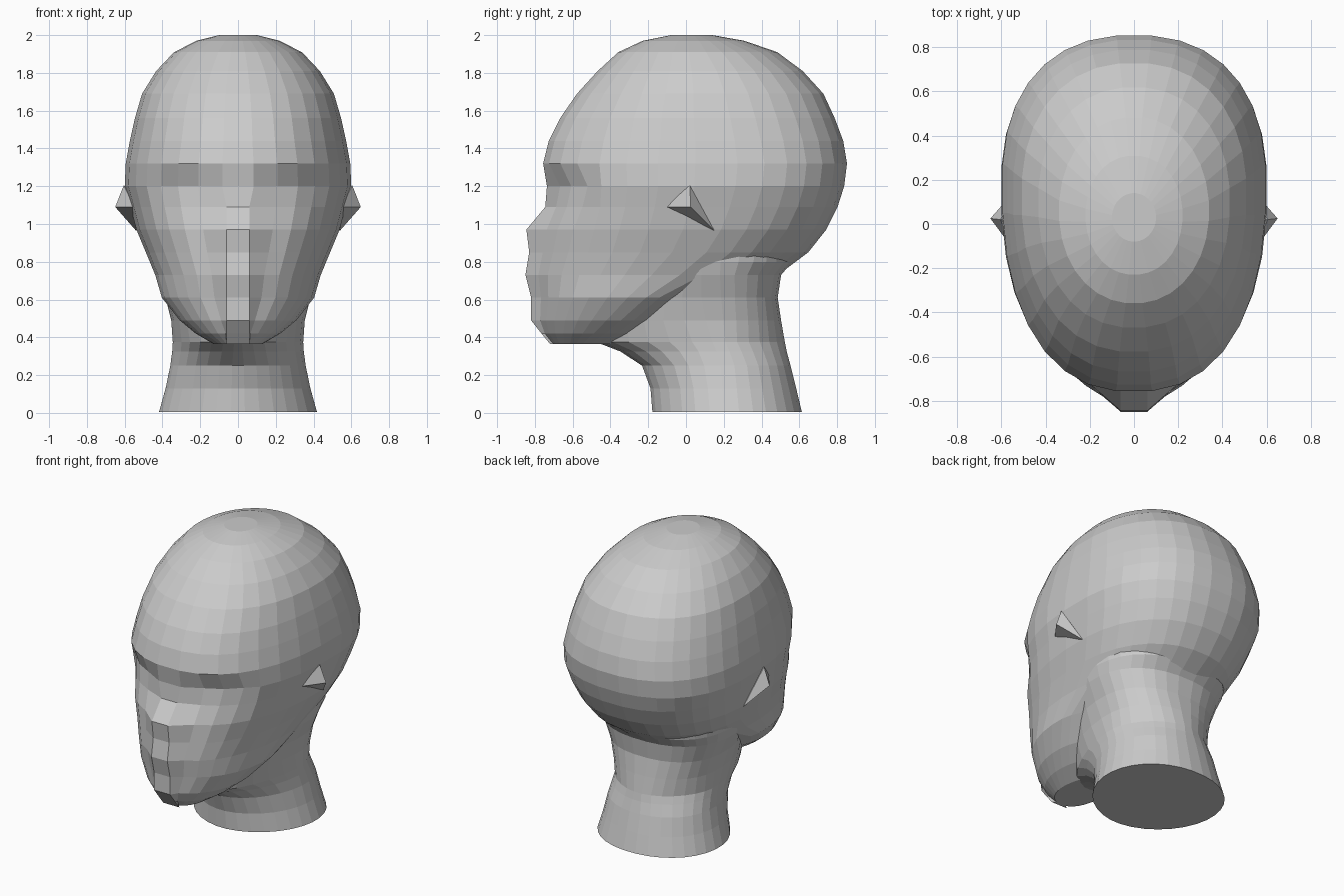
import bpy, bmesh
from math import sin, cos, pi


def signed_pow(v, p):
    return (1 if v >= 0 else -1) * abs(v) ** p


def section(z, front, back, mid, width, power, count, back_extra=0.0):
    """Horizontal egg-shaped ring; point 0 starts just beside the front centre."""
    pts = []
    for i in range(count):
        a = 2 * pi * (i + 0.5) / count
        e = 2 / (power if cos(a) > 0 else power + back_extra)
        s, c = signed_pow(sin(a), e), signed_pow(cos(a), e)
        depth = (mid - front) if c > 0 else (back - mid)
        pts.append([width * s, mid - depth * c, z])
    return pts


def make_object(name, bm):
    bmesh.ops.recalc_face_normals(bm, faces=bm.faces)
    mesh = bpy.data.meshes.new(name)
    bm.to_mesh(mesh)
    bm.free()
    obj = bpy.data.objects.new(name, mesh)
    bpy.context.collection.objects.link(obj)
    return obj


def loft(name, rings):
    bm = bmesh.new()
    loops = [[bm.verts.new(p) for p in ring] for ring in rings]
    n = len(loops[0])
    for a, b in zip(loops, loops[1:]):
        for i in range(n):
            j = (i + 1) % n
            bm.faces.new((a[i], a[j], b[j], b[i]))
    bm.faces.new(loops[0])
    bm.faces.new(loops[-1])
    return make_object(name, bm)


def merge(target, part):
    mod = target.modifiers.new("join", 'BOOLEAN')
    mod.operation = 'UNION'
    mod.solver = 'EXACT'
    mod.object = part
    bpy.context.view_layer.objects.active = target
    bpy.ops.object.modifier_apply(modifier=mod.name)
    bpy.data.objects.remove(part)


# Head levels: z, front, back, widest y, half width, roundness
levels = [
    (0.365, -0.71, -0.30, -0.53, 0.13, 2.0),
    (0.42, -0.76, -0.13, -0.46, 0.225, 2.0),
    (0.49, -0.79, -0.02, -0.38, 0.31, 2.0),
    (0.61, -0.79, 0.10, -0.25, 0.405, 2.1),
    (0.73, -0.81, 0.49, -0.10, 0.44, 2.15),
    (0.85, -0.79, 0.65, 0.03, 0.49, 2.25),
    (0.97, -0.77, 0.745, 0.10, 0.54, 2.3),
    (1.09, -0.735, 0.805, 0.14, 0.572, 2.35),
    (1.20, -0.74, 0.84, 0.17, 0.602, 2.35),
    (1.32, -0.76, 0.855, 0.18, 0.597, 2.35),
    (1.44, -0.73, 0.835, 0.17, 0.575, 2.3),
    (1.56, -0.67, 0.79, 0.15, 0.548, 2.3),
    (1.69, -0.58, 0.73, 0.13, 0.51, 2.25),
    (1.81, -0.47, 0.62, 0.10, 0.435, 2.2),
    (1.91, -0.36, 0.485, 0.06, 0.34, 2.1),
    (1.97, -0.23, 0.31, 0.04, 0.22, 2.1),
    (2.00, -0.08, 0.14, 0.03, 0.10, 2.0),
]
# Nose, lips and chin ridge: level z -> front y of the centre strip
ridge = {0.365: -0.72, 0.42: -0.765, 0.49: -0.82, 0.61: -0.82, 0.73: -0.85,
         0.85: -0.83, 0.97: -0.845, 1.09: -0.745}
# Eye socket depth below the brow
socket = {1.20: 0.04, 1.09: 0.015}

rings = []
for lv in levels:
    ring = section(*lv, 32)
    for i in (0, 31):
        if lv[0] in ridge:
            ring[i][0] = 0.06 if i == 0 else -0.06
            ring[i][1] = ridge[lv[0]]
    for p in ring:
        if p[1] < -0.4 and 0.12 < abs(p[0]) < 0.42:
            p[1] += socket.get(lv[0], 0)
    rings.append(ring)
head = loft("head", rings)

# Neck, flaring at the base and blending into jaw and skull
neck_levels = [
    (0.005, -0.18, 0.615, 0.24, 0.42, 1.9),
    (0.13, -0.19, 0.585, 0.23, 0.385, 1.9),
    (0.25, -0.235, 0.555, 0.22, 0.36, 1.9),
    (0.325, -0.35, 0.535, 0.20, 0.35, 1.75),
    (0.375, -0.48, 0.525, 0.18, 0.347, 1.65),
    (0.49, -0.46, 0.505, 0.16, 0.355, 1.9),
    (0.61, -0.38, 0.487, 0.14, 0.385, 2.1),
    (0.73, -0.30, 0.505, 0.13, 0.435, 2.1),
    (0.80, -0.25, 0.565, 0.12, 0.455, 2.2),
    (0.88, -0.20, 0.58, 0.12, 0.46, 2.2),
]
merge(head, loft("neck", [section(*lv, 32, 0.2) for lv in neck_levels]))

# Ears: small pointed wedges on both sides
for side in (-1, 1):
    bm = bmesh.new()
    pts = [(0.65, 0.025, 1.09), (0.605, 0.02, 1.205), (0.55, -0.11, 1.09),
           (0.54, 0.15, 0.965), (0.45, 0.02, 1.09)]
    for x, y, z in pts:
        bm.verts.new((side * x, y, z))
    bmesh.ops.convex_hull(bm, input=bm.verts)
    merge(head, make_object("ear", bm))
